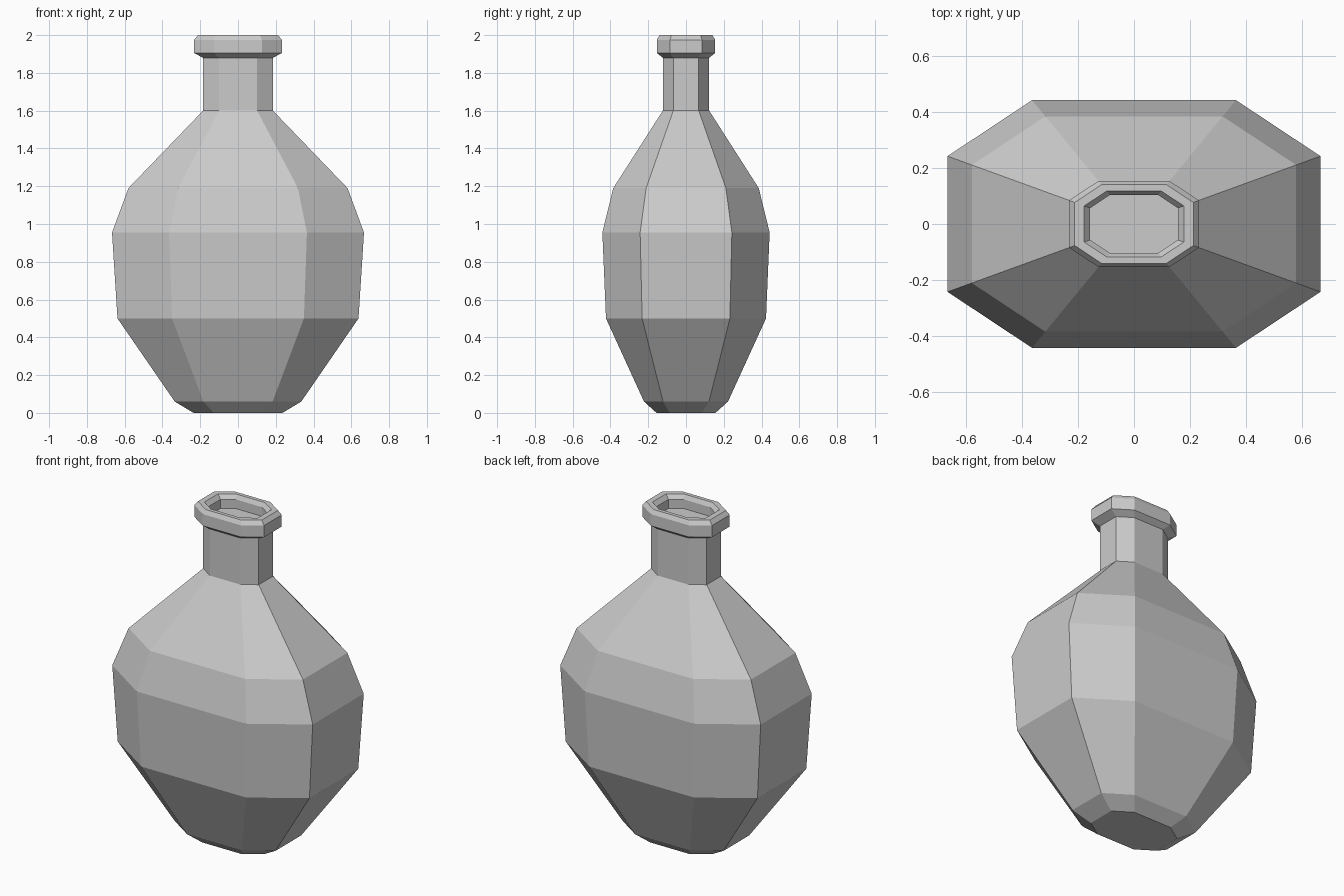
import bpy
import bmesh

cube = bpy.data.objects.get("Cube")
if cube:
    bpy.data.objects.remove(cube, do_unlink=True)

# One flat grey for the whole vessel
grey = bpy.data.materials.new("Clay grey")
grey.use_nodes = True
colour = (0.6, 0.6, 0.6, 1)
grey.diffuse_color = colour
grey.node_tree.nodes["Principled BSDF"].inputs["Base Color"].default_value = colour

# Stretched octagon, as fractions of the half width
DEPTH, FLAT_X, FLAT_Y = 0.664, 0.547, 0.364
QUARTER = [(1, FLAT_Y), (FLAT_X, DEPTH)]
OCTAGON = (QUARTER + [(-x, y) for x, y in reversed(QUARTER)]
           + [(-x, -y) for x, y in QUARTER]
           + [(x, -y) for x, y in reversed(QUARTER)])


def loft(name, profile):
    """Stack octagons of (half width, height) and close both ends."""
    bm = bmesh.new()
    rings = [[bm.verts.new((x * r, y * r, z)) for x, y in OCTAGON]
             for r, z in profile]
    for low, high in zip(rings, rings[1:]):
        for i in range(len(low)):
            j = (i + 1) % len(low)
            bm.faces.new((low[i], low[j], high[j], high[i]))
    bm.faces.new(reversed(rings[0]))
    bm.faces.new(rings[-1])
    mesh = bpy.data.meshes.new(name)
    bm.to_mesh(mesh)
    bm.free()
    mesh.materials.append(grey)
    obj = bpy.data.objects.new(name, mesh)
    bpy.context.collection.objects.link(obj)
    return obj


# Foot, belly, shoulder, neck, lip and the shallow mouth in one skin
foot = [(0.235, 0), (0.335, 0.06)]
belly = [(0.638, 0.5), (0.667, 0.955), (0.58, 1.19)]
neck = [(0.185, 1.6), (0.185, 1.88)]
lip = [(0.232, 1.905), (0.232, 1.975), (0.212, 2.0), (0.178, 2.0)]
mouth = [(0.157, 1.975), (0.157, 1.92)]
loft("bottle", foot + belly + neck + lip + mouth)
